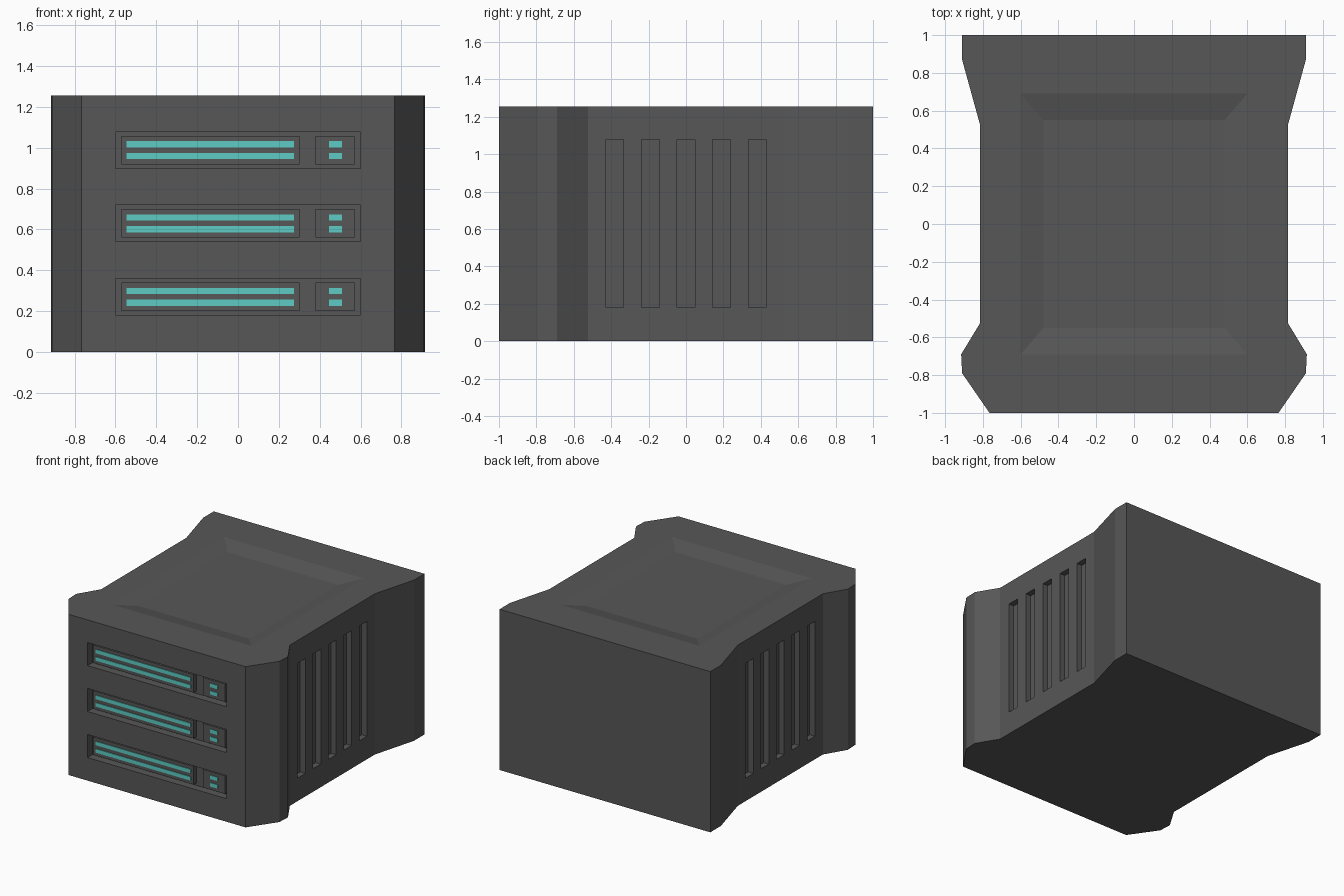
import bpy, bmesh

if "Cube" in bpy.data.objects:
    bpy.data.objects.remove(bpy.data.objects["Cube"])

H = 1.255                          # body height
BAY_Z = (0.27, 0.63, 0.988)        # centre heights of the three drive bays
VENT_Y = (-0.38, -0.19, 0.0, 0.19, 0.38)


def material(name, rgb):
    m = bpy.data.materials.new(name)
    m.diffuse_color = (*rgb, 1)
    m.use_nodes = True
    m.node_tree.nodes["Principled BSDF"].inputs["Base Color"].default_value = m.diffuse_color
    return m


casing = material("dark_casing", (0.095, 0.095, 0.095))
teal = material("teal_light", (0.11, 0.60, 0.55))


def loft(bm, lower, upper):
    """Closed solid between two matching loops of 3D points."""
    a = [bm.verts.new(p) for p in lower]
    b = [bm.verts.new(p) for p in upper]
    bm.faces.new(a[::-1])
    bm.faces.new(b)
    n = len(a)
    for i in range(n):
        j = (i + 1) % n
        bm.faces.new((a[i], a[j], b[j], b[i]))


def rect(x, y, z):
    return [(-x, -y, z), (x, -y, z), (x, y, z), (-x, y, z)]


def box(bm, x0, x1, y0, y1, z0, z1):
    ring = [(x0, y0), (x1, y0), (x1, y1), (x0, y1)]
    loft(bm, [(*p, z0) for p in ring], [(*p, z1) for p in ring])


def finish(bm, name, mat):
    bmesh.ops.recalc_face_normals(bm, faces=bm.faces)
    me = bpy.data.meshes.new(name)
    bm.to_mesh(me)
    bm.free()
    me.materials.append(mat)
    ob = bpy.data.objects.new(name, me)
    bpy.context.collection.objects.link(ob)
    return ob


# Body: mirrored plan outline extruded upward
half = [(0.765, -1), (0.91, -0.79), (0.915, -0.69), (0.815, -0.525),
        (0.815, 0.525), (0.91, 0.87), (0.91, 1)]
outline = half + [(-x, y) for x, y in reversed(half)]
bm = bmesh.new()
loft(bm, [(*p, 0) for p in outline], [(*p, H) for p in outline])
body = finish(bm, "body", casing)

# Cutter: sloped top recess, front bays and side vents
bm = bmesh.new()
slope = 0.03 / 0.13
loft(bm, rect(0.48, 0.55, H - 0.03),
     rect(0.60 + 0.12, 0.69 + 0.14, H + 0.03))
for z in BAY_Z:
    box(bm, -0.60, 0.60, -1.1, -0.94, z - 0.09, z + 0.09)
for s in (-1, 1):
    for y in VENT_Y:
        x0, x1 = sorted((s * 0.77, s * 0.90))
        box(bm, x0, x1, y - 0.047, y + 0.047, 0.18, 1.077)
cutter = finish(bm, "recess_cutter", casing)
cutter.hide_render = True

mod = body.modifiers.new("recesses", 'BOOLEAN')
mod.operation = 'DIFFERENCE'
mod.solver = 'EXACT'
mod.object = cutter
bpy.context.view_layer.objects.active = body
bpy.ops.object.modifier_apply(modifier=mod.name)
bpy.data.objects.remove(cutter)

# Raised panels inside each bay, with pairs of light strips
for i, z in enumerate(BAY_Z, 1):
    for name, px0, px1, lx0, lx1 in (("drive", -0.57, 0.30, -0.545, 0.275),
                                     ("status", 0.38, 0.57, 0.445, 0.51)):
        bm = bmesh.new()
        box(bm, px0, px1, -0.975, -0.935, z - 0.07, z + 0.07)
        finish(bm, f"{name}_panel_{i}", casing)
        bm = bmesh.new()
        for dz in (-0.029, 0.029):
            box(bm, lx0, lx1, -0.98, -0.96, z + dz - 0.015, z + dz + 0.015)
        finish(bm, f"{name}_lights_{i}", teal)
